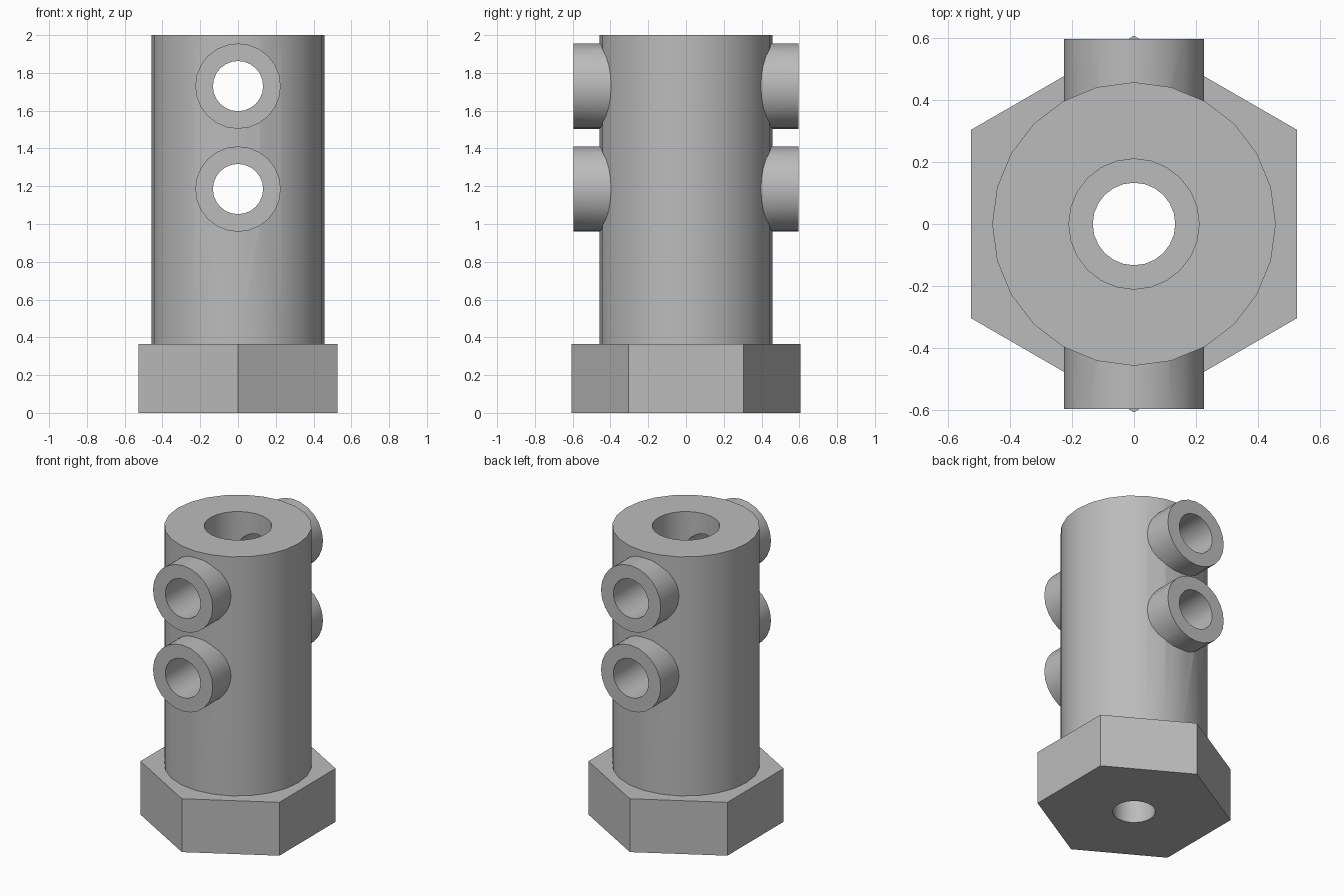
import bpy
from math import radians, pi

cube = bpy.data.objects.get("Cube")
if cube:
    bpy.data.objects.remove(cube, do_unlink=True)

steel = bpy.data.materials.new("grey_steel")
steel.use_nodes = True
GREY = (0.5, 0.5, 0.5, 1)
steel.diffuse_color = GREY
steel.node_tree.nodes["Principled BSDF"].inputs["Base Color"].default_value = GREY


def upright(name, radius, z0, z1, sides=24):
    """Vertical prism between two heights."""
    bpy.ops.mesh.primitive_cylinder_add(
        vertices=sides, radius=radius, depth=z1 - z0, location=(0, 0, (z0 + z1) / 2))
    ob = bpy.context.object
    ob.name = name
    ob.data.materials.append(steel)
    return ob


def crosswise(name, radius, half_length, z):
    """Horizontal cylinder running front to back."""
    bpy.ops.mesh.primitive_cylinder_add(
        vertices=24, radius=radius, depth=2 * half_length,
        location=(0, 0, z), rotation=(pi / 2, 0, 0))
    ob = bpy.context.object
    ob.name = name
    ob.data.materials.append(steel)
    return ob


def combine(target, other, operation):
    mod = target.modifiers.new(operation.lower(), 'BOOLEAN')
    mod.operation = operation
    mod.solver = 'EXACT'
    mod.object = other
    bpy.context.view_layer.objects.active = target
    bpy.ops.object.modifier_apply(modifier=mod.name)
    bpy.data.objects.remove(other, do_unlink=True)


BOSS_HEIGHTS = (1.185, 1.73)
HEX_TOP = 0.365

# Hexagonal base, round sleeve and the side bosses become one solid
hub = upright("hex_base_sleeve", 0.607, 0, HEX_TOP, sides=6)
combine(hub, upright("sleeve", 0.457, 0.1, 2), 'UNION')
for z in BOSS_HEIGHTS:
    combine(hub, crosswise("side_boss", 0.226, 0.596, z), 'UNION')

# Stepped vertical bore and the cross holes
combine(hub, upright("wide_bore", 0.21, HEX_TOP, 2.2), 'DIFFERENCE')
combine(hub, upright("narrow_bore", 0.133, -0.2, 1), 'DIFFERENCE')
for z in BOSS_HEIGHTS:
    combine(hub, crosswise("cross_hole", 0.133, 0.8, z), 'DIFFERENCE')

bpy.ops.object.select_all(action='DESELECT')
hub.select_set(True)
bpy.context.view_layer.objects.active = hub
bpy.ops.object.shade_smooth_by_angle(angle=radians(30))
